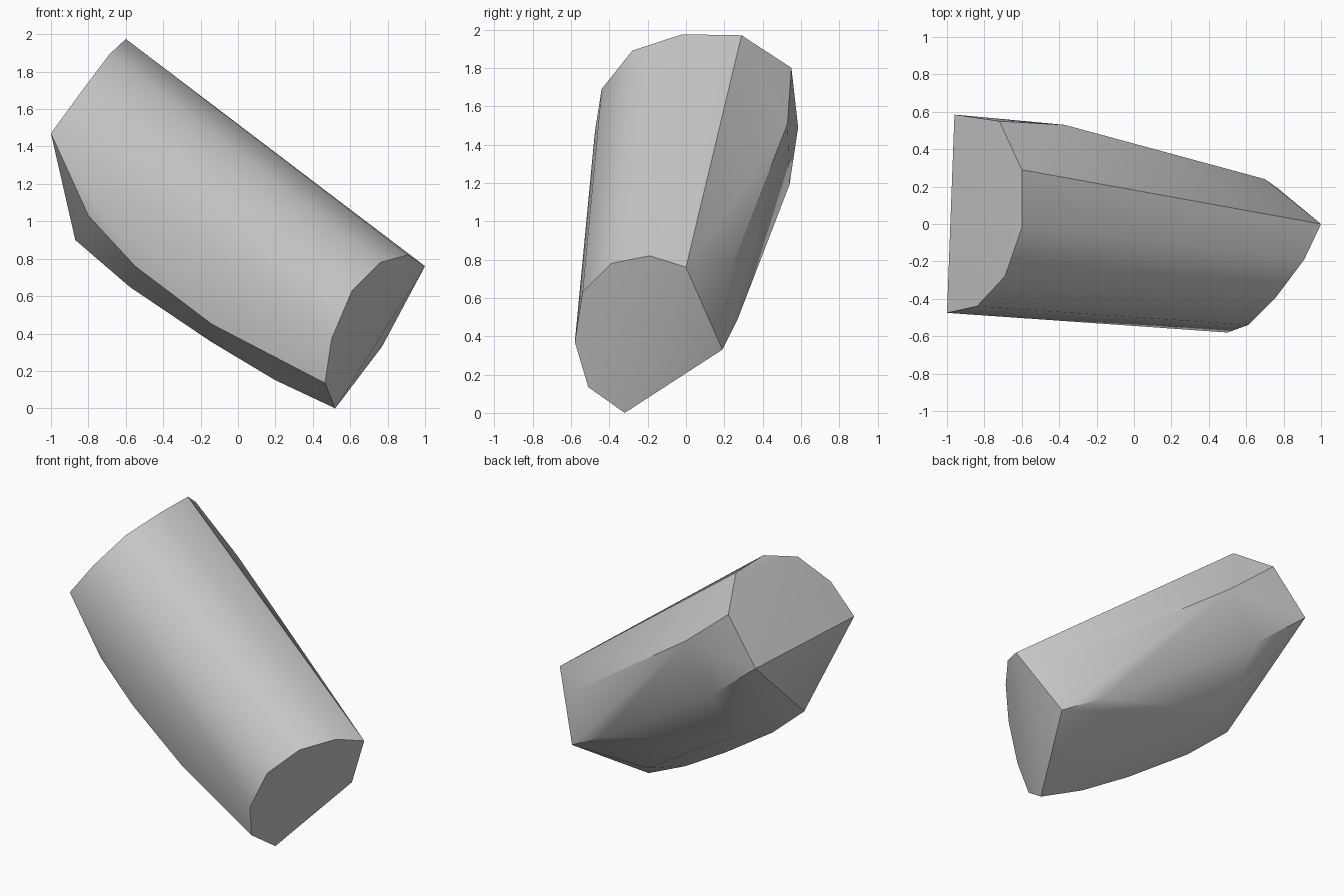
import bpy
import bmesh
import math

# Remove the default cube only
default_cube = bpy.data.objects.get("Cube")
if default_cube:
    bpy.data.objects.remove(default_cube, do_unlink=True)


def make_material(name, color):
    material = bpy.data.materials.new(name)
    material.use_nodes = True
    material.diffuse_color = color
    material.node_tree.nodes["Principled BSDF"].inputs["Base Color"].default_value = color
    return material


def make_hull(name, sections, material):
    """Wrap a convex skin around a set of outlines and ridge lines."""
    mesh = bpy.data.meshes.new(name)
    bm = bmesh.new()
    for section in sections:
        for point in section:
            bm.verts.new(point)
    result = bmesh.ops.convex_hull(bm, input=bm.verts[:])
    unused = [v for v in result["geom_interior"] + result["geom_unused"]
              if isinstance(v, bmesh.types.BMVert)]
    bmesh.ops.delete(bm, geom=list(set(unused)), context='VERTS')
    # Merge the nearly flat triangles into clean panels
    bmesh.ops.dissolve_limit(bm, angle_limit=math.radians(2),
                             verts=bm.verts[:], edges=bm.edges[:])
    bmesh.ops.recalc_face_normals(bm, faces=bm.faces[:])
    bm.to_mesh(mesh)
    bm.free()
    mesh.materials.append(material)
    obj = bpy.data.objects.new(name, mesh)
    bpy.context.collection.objects.link(obj)
    return obj


# Outline of the lower end face
lower_end = [(.50, -.58, .37), (.61, -.54, .63), (.76, -.39, .78), (.91, -.19, .82),
             (1, 0, .76), (.77, .19, .33), (.52, -.32, 0), (.465, -.51, .135)]

# Outline of the upper end face
upper_end = [(-.96, .585, 1.49), (-.72, .55, 1.8), (-.6, .29, 1.97), (-.6, -.02, 1.975),
             (-.69, -.28, 1.89), (-.84, -.44, 1.69), (-1, -.475, 1.47)]

# Ridges running along the back of the body
upper_back_ridge = [(-.37, .53, 1.51), (.7, .24, .76)]
lower_back_ridge = [(-.59, .54, 1.19), (.485, .27, .49)]

# Ridges running along the underside
front_under_ridge = [(-.8, -.41, 1.03), (-.55, -.41, .76), (-.14, -.44, .45)]
keel = [(-.87, -.095, .9), (-.58, -.15, .65), (-.15, -.24, .36), (.2, -.285, .15)]
back_under_ridge = [(-.77, .265, 1.04), (-.545, .28, .77), (.31, -.01, .21)]

grey = make_material("plain_grey", (.6, .6, .6, 1))
body = make_hull("slanted_block",
                 [lower_end, upper_end, upper_back_ridge, lower_back_ridge,
                  front_under_ridge, keel, back_under_ridge], grey)

# Smooth the rounded sides and keep the end faces crisp
bpy.ops.object.select_all(action='DESELECT')
body.select_set(True)
bpy.context.view_layer.objects.active = body
bpy.ops.object.shade_smooth_by_angle(angle=math.radians(33))
